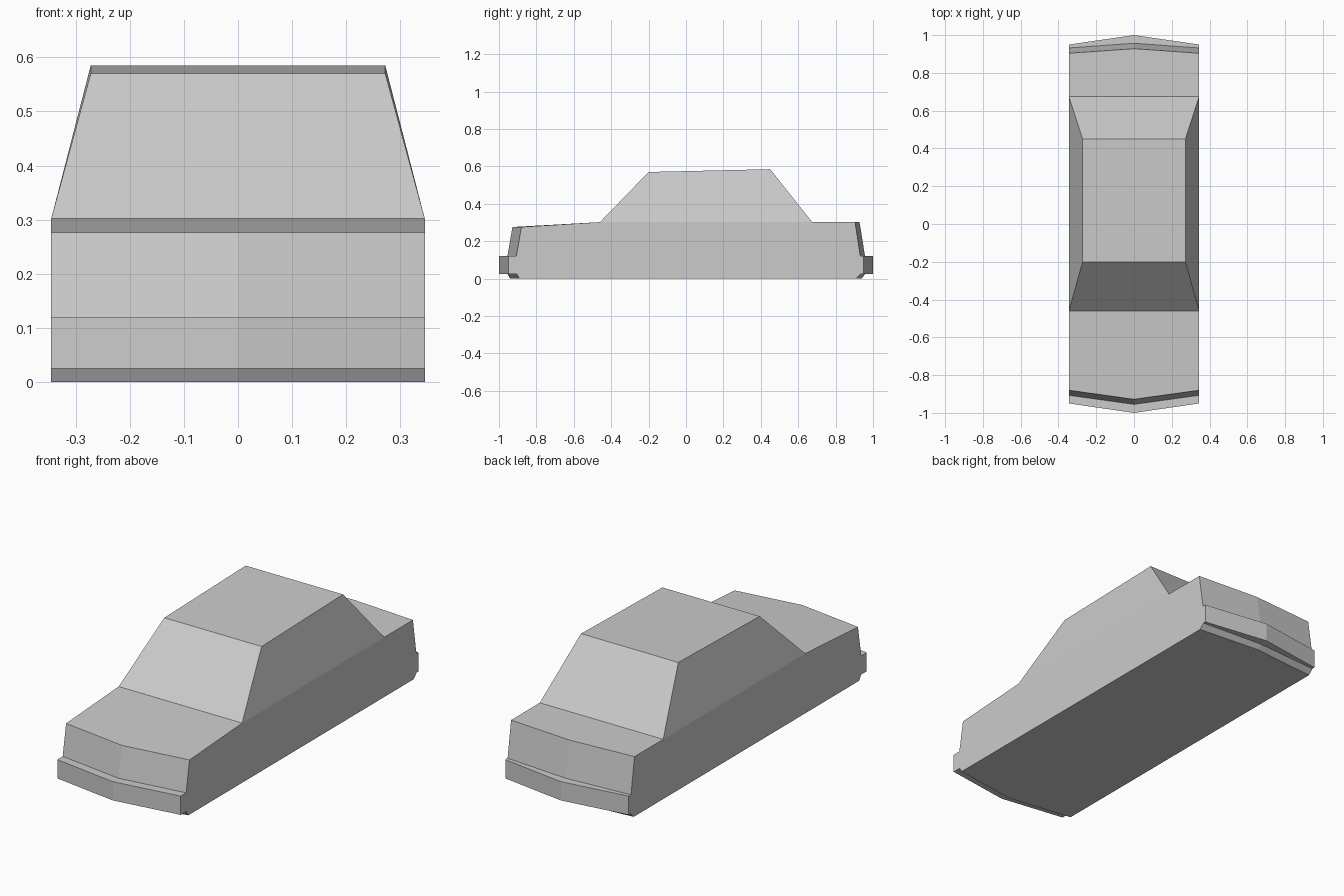
import bpy, bmesh

if "Cube" in bpy.data.objects:
    bpy.data.objects.remove(bpy.data.objects["Cube"])

HALF_WIDTH = 0.345
ROOF_HALF = 0.272

# Side profile, front bumper over the hood to the rear: (y at flank, y at centreline, z)
profile = [
    (-0.89, -0.94, 0.0),
    (-0.905, -0.955, 0.025),
    (-0.95, -1.0, 0.025),
    (-0.95, -1.0, 0.12),
    (-0.907, -0.955, 0.12),
    (-0.88, -0.928, 0.276),
    (-0.46, -0.46, 0.302),
    (0.675, 0.675, 0.302),
    (0.904, 0.928, 0.302),
    (0.932, 0.957, 0.12),
    (0.95, 1.0, 0.12),
    (0.95, 1.0, 0.025),
    (0.935, 0.957, 0.025),
    (0.91, 0.94, 0.0),
]

bm = bmesh.new()

# Lower body: loft the profile across left flank, centreline and right flank
rings = []
for x in (-HALF_WIDTH, 0.0, HALF_WIDTH):
    col = 1 if x == 0 else 0
    rings.append([bm.verts.new((x, p[col], p[2])) for p in profile])

n = len(profile)
cabin_base = []
for a, b in zip(rings, rings[1:]):
    for i in range(n):
        j = (i + 1) % n
        face = bm.faces.new((a[i], a[j], b[j], b[i]))
        if i == 6:
            cabin_base.append(face)

# Flat flanks
bm.faces.new(rings[0])
bm.faces.new(rings[2][::-1])

# Cabin: extrude the deck between hood and trunk, then taper it to the roof
result = bmesh.ops.extrude_face_region(bm, geom=cabin_base)
bmesh.ops.delete(bm, geom=[f for f in cabin_base if f.is_valid], context='FACES')
for v in result['geom']:
    if isinstance(v, bmesh.types.BMVert):
        front = v.co.y < 0
        v.co.x *= ROOF_HALF / HALF_WIDTH
        v.co.y = -0.20 if front else 0.45
        v.co.z = 0.57 if front else 0.585

bmesh.ops.recalc_face_normals(bm, faces=bm.faces)

mesh = bpy.data.meshes.new("car_body")
bm.to_mesh(mesh)
bm.free()
car_body = bpy.data.objects.new("car_body", mesh)
bpy.context.collection.objects.link(car_body)
